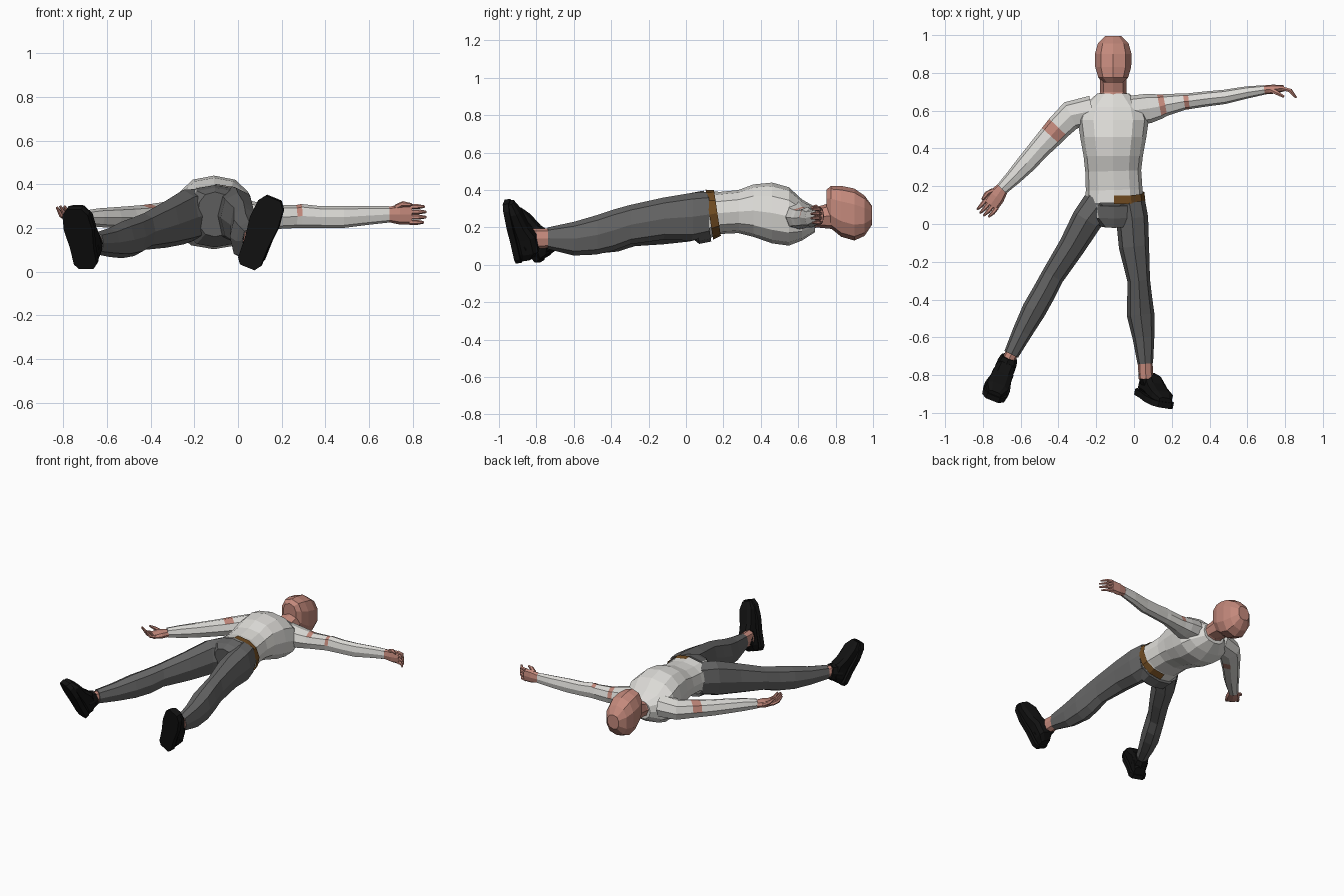
import bpy, bmesh
from math import cos, sin, pi
from mathutils import Vector as V

def material(name, *rgb):
    m = bpy.data.materials.new(name)
    m.diffuse_color = (*rgb, 1)
    return m

SKIN = material("skin", .55, .25, .20)
SHIRT = material("off_white_cloth", .72, .71, .68)
TROUSER = material("dark_grey_cloth", .13, .13, .13)
BLACK = material("black_leather", .006, .006, .006)
BROWN = material("brown_leather", .16, .07, .015)
UP = V((0, 0, 1))

def loft(name, frames, mat, n=8, e=.85, phase=0, patch=(), patch_mat=SKIN, arc=None):
    """Skin rings of (centre, side vector, up vector); arc = open range of angles."""
    bm = bmesh.new()
    power = lambda v: (1 if v > 0 else -1) * abs(v) ** e if abs(v) > 1e-6 else 0
    rings = []
    for c, s, u in frames:
        angles = [phase + 2 * pi * j / n for j in range(n)]
        if arc:
            angles = [arc[0] + (arc[1] - arc[0]) * j / (n - 1) for j in range(n)]
        rings.append([bm.verts.new(c + s * power(cos(a)) + u * power(sin(a))) for a in angles])
    for i, (r, q) in enumerate(zip(rings, rings[1:])):
        for j in range(n - 1 if arc else n):
            k = (j + 1) % n
            f = bm.faces.new((r[j], r[k], q[k], q[j]))
            f.material_index = int((i, j) in patch)
    if not arc:
        bm.faces.new(rings[0])
        bm.faces.new(rings[-1])
    bmesh.ops.recalc_face_normals(bm, faces=bm.faces)
    me = bpy.data.meshes.new(name)
    bm.to_mesh(me)
    bm.free()
    me.materials.append(mat)
    me.materials.append(patch_mat)
    ob = bpy.data.objects.new(name, me)
    bpy.context.collection.objects.link(ob)
    return ob

def body(name, rows, mat, tilt=0, **kw):
    """Rows of x, y, half width, bottom z, top z along a level path."""
    pts = [V((r[0], r[1], 0)) for r in rows]
    frames = []
    for i, (x, y, a, lo, hi) in enumerate(rows):
        t = (pts[min(i + 1, len(pts) - 1)] - pts[max(i - 1, 0)]).normalized()
        up = V((0, -tilt, 1)) * (hi - lo) / 2
        frames.append((V((x, y, (lo + hi) / 2)), t.cross(UP) * a, up))
    return loft(name, frames, mat, **kw)

def tube(name, pts, sizes, side, mat, **kw):
    frames = []
    for i, (p, (a, b)) in enumerate(zip(pts, sizes)):
        t = (pts[min(i + 1, len(pts) - 1)] - pts[max(i - 1, 0)]).normalized()
        frames.append((p, side * a, side.cross(t).normalized() * b))
    return loft(name, frames, mat, **kw)

# Torso, pelvis and half belt
body("shirt_torso", [(-.105, .11, .157, .135, .397), (-.105, .18, .150, .165, .39),
    (-.11, .28, .148, .17, .40), (-.11, .36, .157, .15, .43), (-.11, .46, .175, .115, .44),
    (-.11, .55, .188, .103, .415), (-.11, .62, .165, .13, .35), (-.11, .69, .085, .175, .31)],
    SHIRT, n=12)
body("pelvis", [(-.105, -.005, .08, .16, .365), (-.105, .05, .15, .112, .385),
    (-.105, .115, .16, .125, .397)], TROUSER, tilt=.15, n=12,
    patch={(1, 5), (1, 4), (1, 6)}, patch_mat=SHIRT)
body("belt", [(-.105, .125, .165, .135, .402), (-.105, .168, .160, .155, .399)],
    BROWN, tilt=.15, n=7, arc=(-pi / 2, pi / 2))

# Neck and head
body("neck", [(-.11, .64, .085, .18, .32), (-.11, .70, .070, .20, .31),
    (-.11, .80, .072, .19, .34)], SKIN)
body("head", [(-.11, .75, .052, .25, .40), (-.11, .775, .082, .195, .423),
    (-.11, .83, .099, .15, .422), (-.11, .90, .101, .13, .408),
    (-.11, .955, .085, .155, .37), (-.11, .995, .045, .215, .315)], SKIN, n=10, e=.8, phase=pi / 10)

# Arms, with bare patches where the sleeves part
body("left_sleeve", [(-.22, .60, .08, .19, .34), (-.335, .575, .077, .19, .32),
    (-.40, .51, .068, .195, .31), (-.44, .465, .064, .195, .305), (-.50, .40, .057, .195, .30),
    (-.57, .32, .052, .20, .295), (-.64, .245, .042, .205, .29), (-.70, .185, .033, .215, .28)],
    SHIRT, patch={(2, 0), (2, 1), (2, 2), (2, 5)})
body("right_sleeve", [(-.01, .60, .08, .19, .34), (.08, .612, .078, .19, .32),
    (.135, .622, .066, .195, .31), (.165, .63, .058, .195, .305), (.265, .648, .044, .20, .305),
    (.29, .65, .042, .20, .31), (.38, .662, .040, .20, .30), (.48, .673, .038, .20, .30),
    (.60, .697, .032, .215, .30), (.69, .71, .025, .225, .30)],
    SHIRT, patch={(2, 1), (2, 2), (2, 3), (4, 1), (4, 2), (4, 0)})

def hand(prefix, wrist, d, side, curl):
    """Palm, four curled fingers and a thumb on the +side edge."""
    d, side = V(d).normalized(), V(side).normalized()
    curl, w = V(curl), V(wrist)
    tube(prefix + "_palm", [w - d * .01, w + d * .05, w + d * .105],
         [(.033, .024), (.046, .024), (.045, .016)], side, SKIN)
    for k in range(4):
        p = w + d * .095 + side * (k - 1.5) * .024
        reach = (.85, 1, 1, .9)[k]
        tube(f"{prefix}_finger_{k + 1}",
             [p, p + (d * .045 + curl * .015) * reach, p + (d * .075 + curl * .055) * reach],
             [(.012, .012), (.011, .011), (.006, .006)], side, SKIN, n=6, e=1)
    p = w + d * .03 + side * .03
    tube(prefix + "_thumb", [p, p + d * .035 + side * .018 + curl * .02,
         p + d * .075 + side * .015 + curl * .045],
         [(.016, .014), (.013, .013), (.007, .007)], side, SKIN, n=6, e=1)

hand("left_hand", (-.70, .185, .245), (-.57, -.80, 0), (-.80, .57, 0), (-.1, .1, 1))
hand("right_hand", (.69, .71, .262), (1, .08, 0), (0, 0, 1), (0, -1, 0))

# Legs and bare ankles
body("left_trouser_leg", [(-.18, .11, .09, .15, .38), (-.25, .02, .082, .125, .375),
    (-.33, -.12, .07, .11, .325), (-.43, -.275, .061, .10, .268), (-.475, -.36, .063, .072, .25),
    (-.53, -.457, .064, .062, .23), (-.59, -.57, .053, .068, .20), (-.65, -.69, .04, .08, .18)], TROUSER)
body("right_trouser_leg", [(-.025, .11, .085, .15, .39), (-.01, .03, .085, .13, .385),
    (0, -.12, .08, .135, .36), (.025, -.30, .06, .11, .32), (.03, -.39, .066, .075, .295),
    (.035, -.48, .073, .055, .265), (.05, -.60, .058, .05, .23), (.06, -.74, .041, .085, .20)], TROUSER)
body("left_ankle", [(-.645, -.68, .034, .09, .17), (-.675, -.74, .034, .09, .17)], SKIN)
body("right_ankle", [(.06, -.73, .038, .09, .195), (.063, -.82, .04, .085, .195)], SKIN)

def shoe(prefix, heel, toe, side, ankle):
    heel, side, ankle = V(heel), V(side).normalized(), V(ankle)
    along = V(toe) - heel
    u = along.normalized()
    side = (side - u * side.dot(u)).normalized()
    h = u.cross(side)
    if h.y < 0:
        h = -h
    # Flat sole
    loft(prefix + "_sole", [(heel + along * t + h * .016, side * a, h * .016) for t, a in
         ((0, .036), (.08, .056), (.35, .058), (.65, .070), (.9, .062), (1, .036))],
         BLACK, n=4, e=0, phase=pi / 4)
    # Upper
    loft(prefix + "_upper", [(heel + along * t + h * (.02 + (top - .02) / 2), side * a, h * (top - .02) / 2)
         for t, a, top in ((.02, .036, .09), (.13, .052, .135), (.38, .054, .135),
         (.55, .058, .105), (.82, .062, .08), (.98, .036, .055))],
         BLACK, e=.65, phase=pi / 8)
    # Collar around the ankle
    base = heel + along * .24 + h * .07
    tube(prefix + "_collar", [ankle, ankle.lerp(base, .4), base],
         [(.045, .052), (.052, .062), (.054, .07)], side, BLACK)

shoe("left_shoe", (-.695, -.795, .012), (-.752, -.935, .285), (.93, -.37, 0), (-.66, -.705, .13))
shoe("right_shoe", (.042, -.905, .02), (.16, -.975, .335), (.92, -.15, -.33), (.064, -.80, .14))
